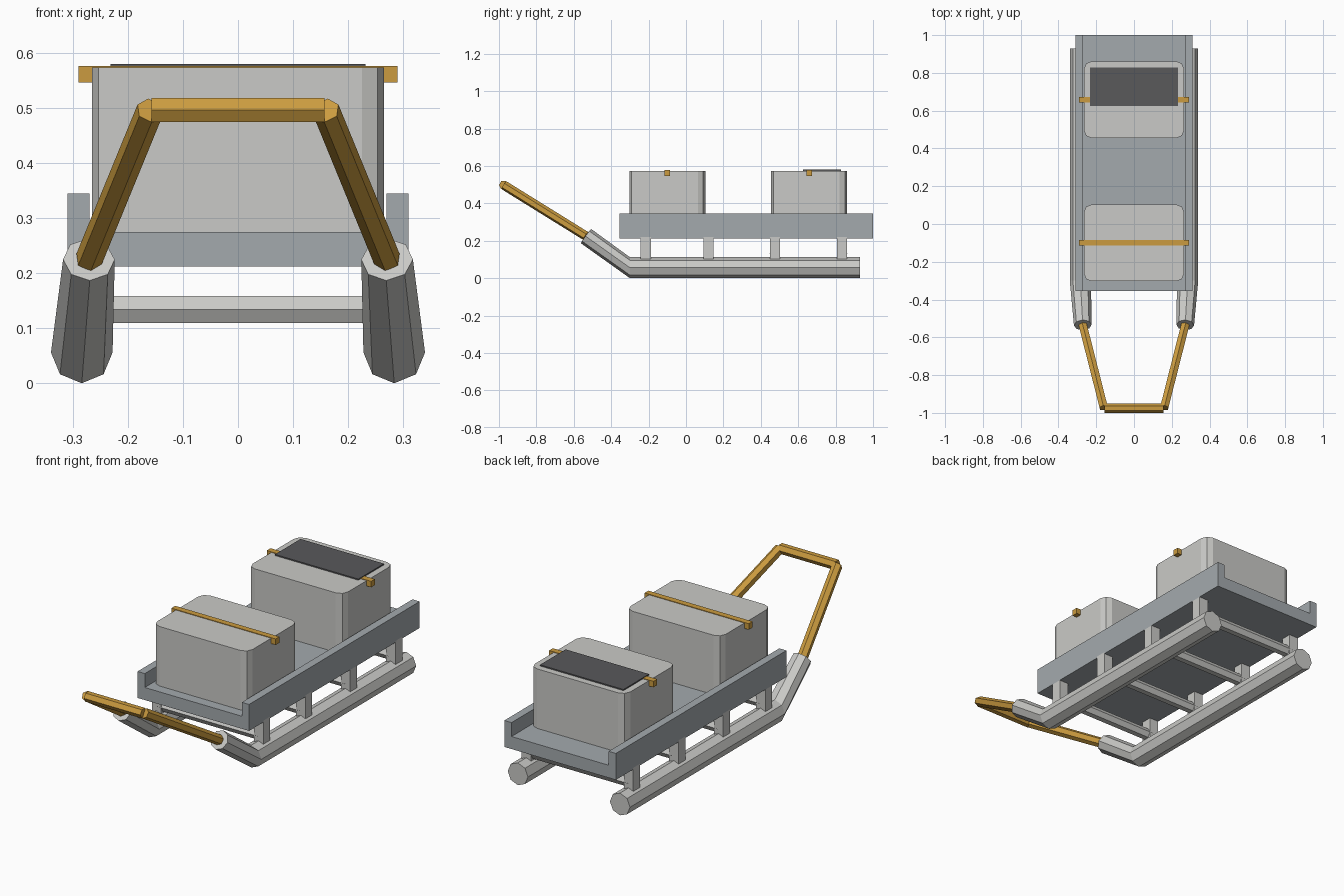
import bpy, bmesh, math
from mathutils import Vector

if "Cube" in bpy.data.objects:
    bpy.data.objects.remove(bpy.data.objects["Cube"], do_unlink=True)


def material(name, rgb):
    m = bpy.data.materials.new(name)
    m.use_nodes = True
    col = (*rgb, 1)
    m.diffuse_color = col
    m.node_tree.nodes["Principled BSDF"].inputs["Base Color"].default_value = col
    return m


PALE = material("pale grey", (0.59, 0.59, 0.57))
BLUE = material("blue grey", (0.37, 0.40, 0.42))
AMBER = material("amber", (0.60, 0.33, 0.05))
DARK = material("dark grey", (0.10, 0.10, 0.105))


def finish(name, bm, mat):
    bmesh.ops.recalc_face_normals(bm, faces=bm.faces)
    me = bpy.data.meshes.new(name)
    bm.to_mesh(me)
    bm.free()
    me.materials.append(mat)
    ob = bpy.data.objects.new(name, me)
    bpy.context.collection.objects.link(ob)
    return ob


def box(name, lo, hi, mat, corner=0):
    """Box between two corners, optionally with rounded upright edges."""
    lo, hi = Vector(lo), Vector(hi)
    bm = bmesh.new()
    bmesh.ops.create_cube(bm, size=1)
    bmesh.ops.scale(bm, vec=hi - lo, verts=bm.verts)
    bmesh.ops.translate(bm, vec=(lo + hi) / 2, verts=bm.verts)
    if corner:
        upright = [e for e in bm.edges
                   if abs(e.verts[0].co.z - e.verts[1].co.z) > 0.01]
        bmesh.ops.bevel(bm, geom=upright, offset=corner, segments=2,
                        profile=0.5, affect='EDGES')
    return finish(name, bm, mat)


def tube(name, stations, sides, up, mat):
    """Polygonal tube through (centre, axis, radius) stations."""
    bm = bmesh.new()
    rings = []
    for centre, axis, r in stations:
        axis = Vector(axis).normalized()
        u = Vector(up) - axis * axis.dot(Vector(up))
        u.normalize()
        v = axis.cross(u)
        rings.append([bm.verts.new(Vector(centre) + r * (
            u * math.cos(math.tau * i / sides) + v * math.sin(math.tau * i / sides)))
            for i in range(sides)])
    for a, b in zip(rings, rings[1:]):
        for i in range(sides):
            j = (i + 1) % sides
            bm.faces.new((a[i], a[j], b[j], b[i]))
    bm.faces.new(rings[0])
    bm.faces.new(rings[-1])
    return finish(name, bm, mat)


UP = (0, 0, 1)
FORWARD = (0, -1, 0)
POST_Y = (-0.215, 0.12, 0.475, 0.835)

# Runners, posts, bed rails and handle arms on both sides
for side, s in (("left", 1), ("right", -1)):
    bend = Vector((s * 0.284, -0.30, 0.056))
    tip = Vector((s * 0.271, -0.535, 0.225))
    grip = Vector((s * 0.16, -0.972, 0.496))
    tube(side + "_runner", [((s * 0.284, 0.93, 0.056), FORWARD, 0.056),
                            (bend, FORWARD, 0.056),
                            (tip, tip - bend, 0.047)], 8, UP, PALE)
    tube(side + "_handle_arm", [(tip, grip - tip, 0.025),
                                (grip, grip - tip, 0.025)], 6, UP, AMBER)
    for n, y in enumerate(POST_Y, 1):
        box(f"{side}_post_{n}", (s * 0.284 - 0.026, y - 0.027, 0.06),
            (s * 0.284 + 0.026, y + 0.027, 0.22), PALE)
    box(side + "_bed_rail", (s * 0.29 - 0.02, -0.355, 0.212),
        (s * 0.29 + 0.02, 1.0, 0.345), BLUE)

# Handle grip
tube("handle_grip", [((-0.157, -0.975, 0.497), (1, 0, 0), 0.025),
                     ((0.157, -0.975, 0.497), (1, 0, 0), 0.025)], 6, FORWARD, AMBER)

# Cross bars between the posts
for n, y in enumerate(POST_Y, 1):
    tube(f"cross_bar_{n}", [((-0.28, y, 0.134), (1, 0, 0), 0.028),
                            ((0.28, y, 0.134), (1, 0, 0), 0.028)], 6, FORWARD, PALE)

# Bed floor
box("bed_floor", (-0.272, -0.355, 0.212), (0.272, 1.0, 0.275), BLUE)

# Cargo cases with straps
for name, y, strap_y in (("front", -0.1, -0.1), ("rear", 0.658, 0.658)):
    box(name + "_case", (-0.265, y - 0.203, 0.27), (0.265, y + 0.203, 0.574), PALE, 0.04)
    box(name + "_strap", (-0.29, strap_y - 0.015, 0.547),
        (0.29, strap_y + 0.015, 0.577), AMBER)

# Dark panel on the rear case
box("top_panel", (-0.232, 0.625, 0.573), (0.232, 0.828, 0.58), DARK)
